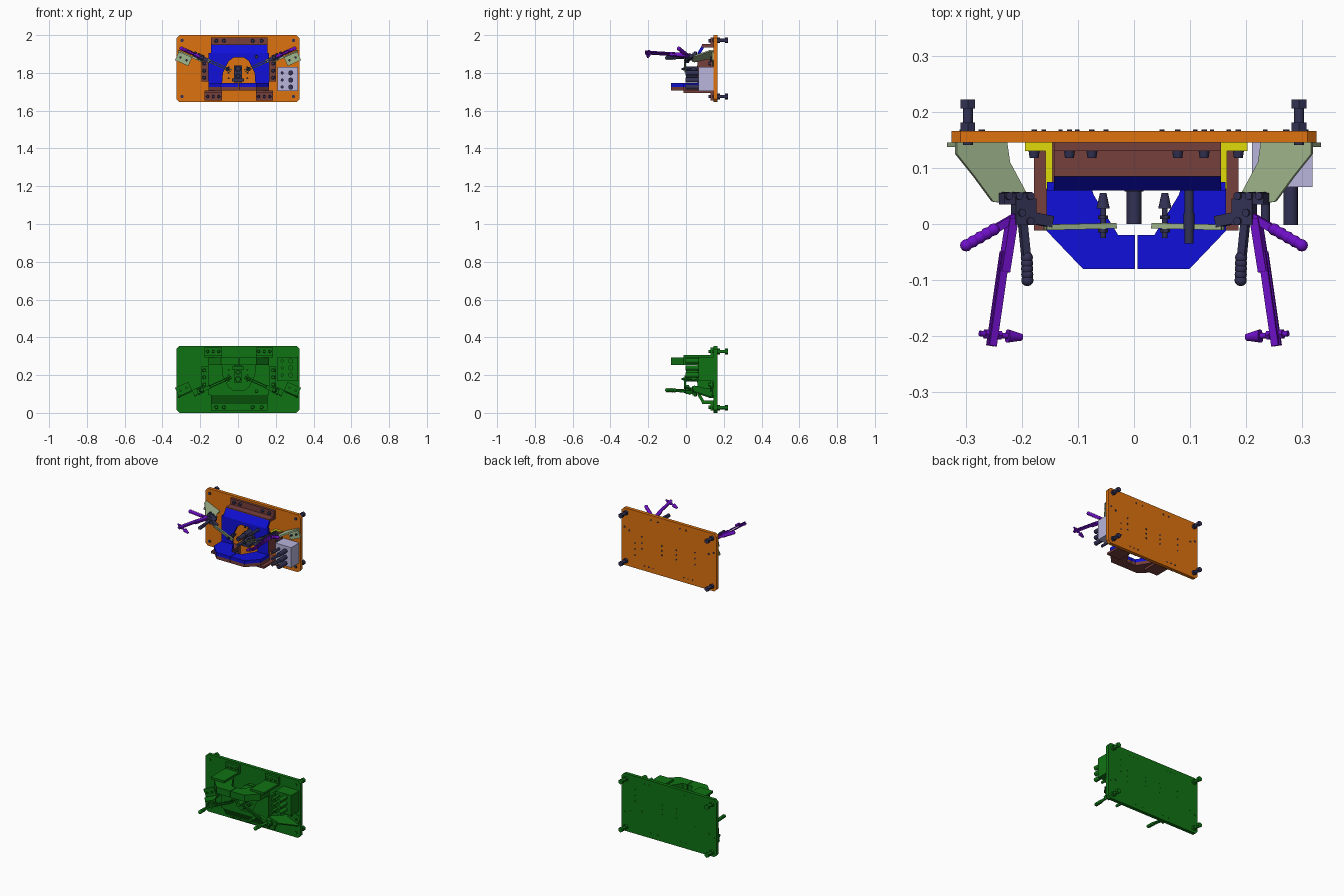
import bpy, bmesh, math
from mathutils import Matrix, Vector

if "Cube" in bpy.data.objects:
    bpy.data.objects.remove(bpy.data.objects["Cube"])

COL = dict(orange=(.73, .17, .005), blue=(.005, .005, .70), brown=(.18, .05, .045), dark=(.032, .032, .09),
           purple=(.16, .005, .58), sage=(.35, .46, .26), lavender=(.48, .46, .72), yellow=(.75, .71, .003),
           green=(.005, .17, .007))
MATS = {}
for k, c in COL.items():
    MATS[k] = bpy.data.materials.new(k)
    MATS[k].diffuse_color = (*c, 1)

M = Matrix()        # current placement
BASE = Matrix()     # fixture placement
PREFIX, OVERRIDE = "upper_", None


def finish(bm, name, color):
    bm.transform(M)
    bmesh.ops.recalc_face_normals(bm, faces=bm.faces)
    me = bpy.data.meshes.new(name)
    bm.to_mesh(me)
    bm.free()
    me.materials.append(MATS[OVERRIDE or color])
    ob = bpy.data.objects.new(PREFIX + name, me)
    bpy.context.collection.objects.link(ob)


def prism(name, color, pts, axis, lo, hi):
    """Extrude a 2D outline along an axis (outline uses the other two axes in order)."""
    def put(p, h):
        return {'x': (h, p[0], p[1]), 'y': (p[0], h, p[1]), 'z': (p[0], p[1], h)}[axis]
    bm = bmesh.new()
    a = [bm.verts.new(put(p, lo)) for p in pts]
    b = [bm.verts.new(put(p, hi)) for p in pts]
    caps = [bm.faces.new(a), bm.faces.new(b)]
    n = len(a)
    for i in range(n):
        bm.faces.new((a[i], a[(i + 1) % n], b[(i + 1) % n], b[i]))
    bmesh.ops.triangulate(bm, faces=caps)
    finish(bm, name, color)


def box(name, color, x0, x1, y0, y1, z0, z1):
    prism(name, color, [(x0, y0), (x1, y0), (x1, y1), (x0, y1)], 'z', z0, z1)


def rod(name, color, p, q, r, r2=None, n=16):
    p, q = Vector(p), Vector(q)
    d = q - p
    bm = bmesh.new()
    bmesh.ops.create_cone(bm, cap_ends=True, segments=n, radius1=r, radius2=r if r2 is None else r2, depth=d.length)
    bm.transform(Matrix.Translation((p + q) / 2) @ d.to_track_quat('Z', 'Y').to_matrix().to_4x4())
    finish(bm, name, color)


def ball(name, color, p, r):
    bm = bmesh.new()
    bmesh.ops.create_uvsphere(bm, u_segments=12, v_segments=8, radius=r)
    bm.transform(Matrix.Translation(p))
    finish(bm, name, color)


def beam(name, color, p, q, w, z0, z1):
    p, q = Vector(p), Vector(q)
    d = (q - p).normalized() * w / 2
    s = Vector((-d.y, d.x))
    prism(name, color, [p + s, q + s, q - s, p - s], 'z', z0, z1)


def bolt(x, z, r=.010, y=.118):
    rod("bolt_head", 'dark', (x, y, z), (x, .131, z), r * .8, r, 12)
    rod("bolt_tip", 'dark', (x, .13, z), (x, .168, z), r * .5, n=10)


def grip(color, p, q, r=.011):
    """Beaded handle grip from p to q."""
    p, q = Vector((*p, 0)), Vector((*q, 0))
    rod("grip_core", color, p, q, r * .85)
    for i in range(5):
        ball("grip_bead", color, p.lerp(q, i / 4), r)


def tip(color, p, q):
    """Threaded spindle with lock nuts and a tapered rubber pad at q."""
    p, q = Vector((*p, 0)), Vector((*q, 0))
    rod("spindle", color, p, q, .005, n=12)
    rod("spindle_pad", color, p.lerp(q, .66), q, .012, .006, 14)
    for t in (.12, .42):
        rod("spindle_nut", color, p.lerp(q, t), p.lerp(q, t + .08), .009, n=6)


def clamp(s, opened):
    """Toggle clamp in its own tilted plane; X is distance outward from the pivot."""
    global M
    t = math.radians(24)
    c, sn = math.cos(t), math.sin(t)
    M = BASE @ Matrix(((s * c, 0, -s * sn, s * .19), (0, 1, 0, 0), (sn, 0, c, 1.88), (0, 0, 0, 1)))
    L = lambda a, y: ((a - .19) / c, y)
    # bent sheet bracket
    prism("clamp_shelf", 'sage', [L(*p) for p in [(.31, .145), (.22, .145), (.215, .11), (.18, .045), (.19, .032),
                                                  (.245, .04), (.278, .085), (.31, .125)]], 'z', -.022, -.014)
    x0, x1 = L(.235, 0)[0], L(.305, 0)[0]
    box("clamp_flange", 'sage', x0, x1, .137, .145, -.07, -.014)
    for x in (x0 + .02, x1 - .02):
        rod("flange_bolt", 'dark', (x, .128, -.045), (x, .168, -.045), .006, n=10)
    # base and linkage
    box("clamp_base", 'dark', *(L(.185, 0)[0], L(.235, 0)[0]), .035, .055, -.014, .010)
    box("clamp_body", 'dark', *(L(.178, 0)[0], L(.215, 0)[0]), -.002, .045, -.011, .011)
    for a, y in ((.19, .05), (.21, .05), (.228, .05), (.19, .005), (.205, .02)):
        rod("clamp_rivet", 'dark', (*L(a, y), -.017), (*L(a, y), .016), .007, n=12)
    # closed arm, spindle and handle
    beam("arm_link", 'dark', L(.2, .015), L(.148, .004), .020, -.010, .010)
    for z in (-.008, .003):
        beam("clamp_arm", 'sage', L(.158, -.006), L(.034, -.003), .010, z, z + .005)
    tip('dark', L(.055, -.025), L(.055, .055))
    beam("handle_bar", 'dark', L(.2, .02), L(.192, -.06), .014, -.006, .006)
    grip('dark', L(.191, -.06), L(.19, -.10))
    if opened:
        beam("open_handle_bar", 'purple', L(.19, .025), L(.25, -.01), .014, -.005, .007)
        grip('purple', L(.25, -.01), L(.299, -.038))
        beam("open_arm_link", 'purple', L(.217, .01), L(.232, -.085), .016, -.010, .010)
        for z in (-.008, .003):
            beam("open_arm", 'purple', L(.23, -.05), L(.254, -.217), .014, z, z + .005)
        tip('purple', L(.275, -.195), L(.2, -.202))
    M = BASE


def fixture(opened):
    # back plate with chamfered corners
    a, b, t, k = .325, 1.645, 2.0, .016
    prism("back_plate", 'orange', [(-a + k, b), (a - k, b), (a, b + k), (a, t - k), (a - k, t), (-a + k, t),
                                   (-a, t - k), (-a, b + k)], 'y', .145, .166)
    # corner standoff screws
    for x in (-.296, .294):
        for z in (1.675, 1.972):
            rod("standoff_nut", 'dark', (x, .166, z), (x, .181, z), .015, n=6)
            rod("standoff_shaft", 'dark', (x, .141, z), (x, .21, z), .009)
            rod("standoff_head", 'dark', (x, .206, z), (x, .222, z), .015, n=6)
    # top bracket
    box("top_bracket_flange", 'brown', -.143, .155, .130, .145, 1.948, 1.988)
    box("top_bracket_shelf", 'brown', -.143, .155, .085, .145, 1.935, 1.952)
    for x in (-.115, -.075, .078, .125):
        bolt(x, 1.97)
    # work panel with arched opening, and its sloping upper edge
    prism("work_panel", 'blue', [(-.155, 1.745), (-.155, 1.905), (.163, 1.905), (.163, 1.745), (.092, 1.745),
                                 (.088, 1.80), (.058, 1.862), (.03, 1.882), (-.022, 1.882), (-.05, 1.862),
                                 (-.08, 1.80), (-.084, 1.745)], 'y', .060, .075)
    prism("panel_slope", 'blue', [(.060, 1.905), (.088, 1.952), (.103, 1.945), (.075, 1.900)], 'x', -.143, .155)
    # side brackets with yellow top faces
    for s in (-1, 1):
        w = lambda p, q: sorted((.004 + s * p, .004 + s * q))
        box("side_flange", 'brown', *w(.149, .198), .130, .145, 1.755, 1.870)
        box("side_web", 'brown', *w(.149, .162), .062, .145, 1.755, 1.870)
        box("side_flange_cap", 'yellow', *w(.149, .198), .130, .145, 1.870, 1.873)
        box("side_web_cap", 'yellow', *w(.149, .162), .062, .145, 1.870, 1.873)
        for z in (1.775, 1.812, 1.85):
            bolt(.004 + s * .182, z)
        # lower brackets carrying the tray
        box("lower_flange", 'brown', *w(.09, .182), .130, .145, 1.655, 1.705)
        box("lower_shelf", 'brown', *w(.09, .182), -.012, .145, 1.693, 1.706)
        for x in (.105, .135, .165):
            bolt(.004 + s * x, 1.675, .008)
        # half tray: brown carrier with blue top
        pts = [(.004 + s * p, y) for p, y in [(.002, -.08), (.095, -.08), (.16, -.012), (.16, .072), (.082, .072),
                                              (.076, .052), (.032, -.02), (.002, -.02)]]
        prism("tray_carrier", 'brown', pts, 'z', 1.706, 1.726)
        prism("tray_top", 'blue', pts, 'z', 1.726, 1.746)
        clamp(s, opened)
    # centre locating pins
    box("pin_base", 'dark', -.022, .022, .125, .145, 1.75, 1.84)
    for z, r in ((1.822, .013), (1.785, .010)):
        rod("centre_pin", 'dark', (0, 0, z), (0, .145, z), r)
        rod("centre_pin_collar", 'dark', (0, .058, z), (0, .13, z), r + .004)
    box("pin_crossbar", 'dark', -.032, .032, .06, .135, 1.755, 1.770)
    for s in (-1, 1):
        for z in (1.772, 1.80, 1.83):
            rod("pin_base_bolt", 'dark', (s * .05, .137, z), (s * .05, .168, z), .005, n=10)
    # plunger rod
    rod("plunger", 'dark', (.098, -.035, 1.885), (.098, .062, 1.885), .008)
    rod("plunger_collar", 'dark', (.098, -.01, 1.885), (.098, .02, 1.885), .0095)
    # control box with push buttons
    box("control_box", 'lavender', .21, .318, .066, .145, 1.705, 1.83)
    for z in (1.725, 1.762, 1.80):
        rod("large_button", 'dark', (.279, -.002, z), (.279, .068, z), .013)
        rod("small_button", 'dark', (.234, .0, z), (.234, .068, z), .008)
        rod("box_screw", 'dark', (.234, .14, z), (.234, .168, z), .004, n=10)


fixture(True)
# lower counterpart: upside-down, single colour, clamps closed only
BASE = M = Matrix.Translation((0, 0, 2)) @ Matrix.Diagonal((1, 1, -1, 1))
PREFIX, OVERRIDE = "lower_", 'green'
fixture(False)

bpy.ops.object.select_all(action='SELECT')
bpy.context.view_layer.objects.active = bpy.context.selected_objects[0]
bpy.ops.object.shade_smooth_by_angle(angle=math.radians(35))

for m in bpy.data.materials:
    if m.users and not m.is_grease_pencil:
        m.use_nodes = True
        m.node_tree.nodes["Principled BSDF"].inputs["Base Color"].default_value = m.diffuse_color
